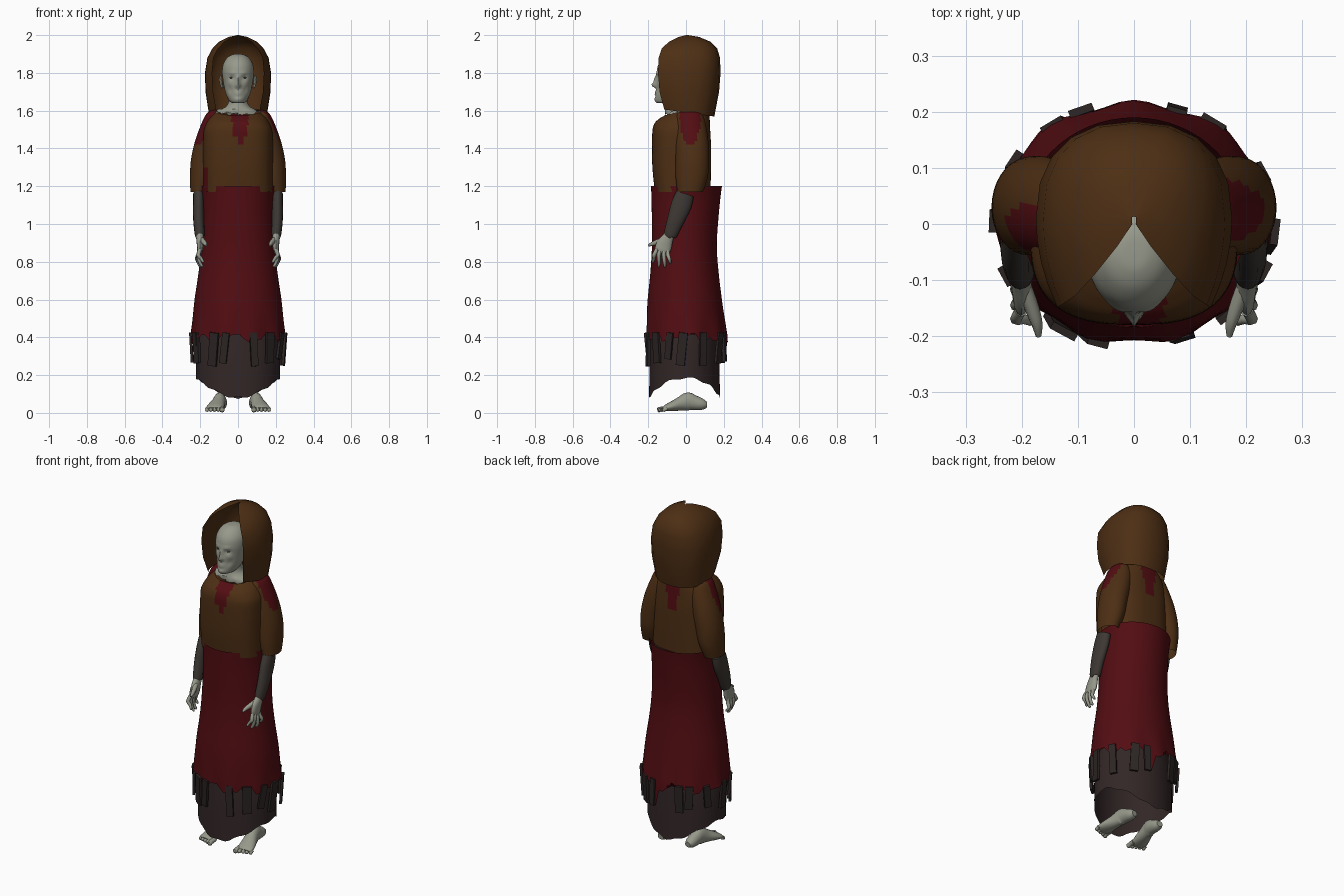
import bpy, bmesh, math, random
from math import sin, cos, pi, exp
from mathutils import Vector, Matrix

random.seed(4)
if "Cube" in bpy.data.objects:
    bpy.data.objects.remove(bpy.data.objects["Cube"])


def material(name, rgb):
    m = bpy.data.materials.new(name)
    m.use_nodes = True
    m.diffuse_color = (*rgb, 1)
    m.node_tree.nodes["Principled BSDF"].inputs["Base Color"].default_value = (*rgb, 1)
    return m


BROWN = material("brown wool", (.075, .028, .007))
RED = material("dark red cloth", (.085, .004, .006))
UNDER = material("grey brown cloth", (.033, .020, .020))
WRAP = material("grey wrap", (.048, .040, .034))
STRIP = material("dark strip cloth", (.025, .018, .017))
SKIN = material("pale grey skin", (.31, .32, .26))
EYE = material("dark eye", (.05, .05, .045))


def smooth_rows(rows, k):
    """Spline through the rows, with k steps between neighbours."""
    out = []
    for i in range(len(rows) - 1):
        a, b, c, d = (rows[max(0, min(len(rows) - 1, j))] for j in range(i - 1, i + 3))
        for s in range(k):
            t = s / k
            out.append([.5 * (2 * q + (r - p) * t + (2 * p - 5 * q + 4 * r - w) * t * t
                              + (3 * q - p - 3 * r + w) * t ** 3)
                        for p, q, r, w in zip(a, b, c, d)])
    return out + [list(rows[-1])]


def skin_rings(bm, rings, closed=True, caps=False):
    vs = [[bm.verts.new(p) for p in ring] for ring in rings]
    n = len(vs[0])
    for a, b in zip(vs, vs[1:]):
        for i in range(n if closed else n - 1):
            j = (i + 1) % n
            bm.faces.new((a[i], a[j], b[j], b[i]))
    if caps:
        bm.faces.new(vs[0])
        bm.faces.new(vs[-1])


def stack(bm, rows, n, k=4, p=1.0, caps=False):
    """Rows of (z, half width, front y, back y), optionally with a centre x."""
    def po(v):
        return math.copysign(abs(v) ** p, v)
    rings = []
    for r in smooth_rows(rows, k):
        z, hx, yf, yb = r[:4]
        cx = r[4] if len(r) > 4 else 0
        rings.append([(cx + hx * po(cos(a)), (yf + yb) / 2 + (yb - yf) / 2 * po(sin(a)), z)
                      for a in (2 * pi * i / n for i in range(n))])
    skin_rings(bm, rings, caps=caps)


def tube(bm, pts, n=12, k=3):
    """Rows of (x, y, z, radius in the side plane, radius across)."""
    rows = smooth_rows(pts, k)
    rings = []
    for i, r in enumerate(rows):
        d = Vector(rows[min(i + 1, len(rows) - 1)][:3]) - Vector(rows[max(i - 1, 0)][:3])
        u = d.cross(Vector((1, 0, 0))).normalized()
        v = d.cross(u).normalized()
        rings.append([Vector(r[:3]) + u * r[3] * cos(a) + v * r[4] * sin(a)
                      for a in (2 * pi * j / n for j in range(n))])
    skin_rings(bm, rings, caps=True)


def finish(name, bm, mats, rule=None, angle=50):
    bmesh.ops.recalc_face_normals(bm, faces=bm.faces)
    if rule:
        for f in bm.faces:
            f.material_index = int(rule(f.calc_center_median()))
    me = bpy.data.meshes.new(name)
    bm.to_mesh(me)
    bm.free()
    ob = bpy.data.objects.new(name, me)
    bpy.context.collection.objects.link(ob)
    for m in mats:
        me.materials.append(m)
    bpy.ops.object.select_all(action='DESELECT')
    bpy.context.view_layer.objects.active = ob
    ob.select_set(True)
    bpy.ops.object.shade_smooth_by_angle(angle=math.radians(angle))
    return ob


# Hood: open shell, rows of (z, half width, back y, edge x, edge y)
bm = bmesh.new()
hood_rows = [(1.59, .155, .15, .115, -.115), (1.7, .172, .175, .132, -.14),
             (1.8, .175, .183, .137, -.148), (1.88, .162, .18, .13, -.145),
             (1.93, .135, .165, .105, -.128), (1.965, .1, .13, .07, -.09),
             (1.99, .05, .07, .03, -.04), (2.0, .004, .013, .003, 0)]
rings = []
for z, hx, yb, xe, ye in hood_rows:
    half = [(hx + (xe - hx) * f * f, .01 + (ye - .01) * f) for f in (1, .75, .5, .25)]
    half += [(hx * cos(a) ** .85, .01 + (yb - .01) * sin(a) ** .85)
             for a in (pi / 2 * i / 5 for i in range(5))]
    ring = half + [(0, yb)] + [(-x, y) for x, y in reversed(half)]
    tilt = .14 if z < 1.6 else 0
    rings.append([(x, y, z - tilt * y) for x, y in ring])
skin_rings(bm, rings, closed=False)
finish("hood", bm, [BROWN], angle=35)

# Head with sculpted features: bumps of (x, z, push, spread x, spread z)
bm = bmesh.new()
stack(bm, [(1.64, .02, -.15, -.08), (1.646, .04, -.16, -.03), (1.665, .054, -.162, 0),
           (1.7, .068, -.158, .02), (1.75, .078, -.156, .045), (1.8, .084, -.156, .05),
           (1.845, .079, -.146, .045), (1.88, .058, -.118, .02),
           (1.897, .03, -.085, -.015), (1.9, .004, -.055, -.045)], 72, 5, caps=True)
bumps = [(0, 1.735, .026, .011, .013), (0, 1.762, .014, .008, .02), (0, 1.697, .008, .02, .005),
         (0, 1.686, .007, .016, .005), (0, 1.66, .005, .018, .01)]
for s in (-1, 1):
    bumps += [(s * .03, 1.797, .006, .018, .007), (s * .033, 1.775, -.012, .014, .009),
              (s * .045, 1.745, .005, .014, .012), (s * .04, 1.71, -.006, .012, .016),
              (s * .013, 1.731, .006, .006, .006)]
for v in bm.verts:
    if v.co.y < -.07:
        v.co.y -= sum(h * exp(-((v.co.x - x) / sx) ** 2 - ((v.co.z - z) / sz) ** 2)
                      for x, z, h, sx, sz in bumps)
for s in (-1, 1):
    tube(bm, [(s * .082, -.05, 1.72, .006, .005), (s * .088, -.045, 1.74, .014, .007),
              (s * .092, -.04, 1.765, .019, .008), (s * .09, -.04, 1.785, .008, .005)])
finish("head", bm, [SKIN])

# Eyes
for s, side in ((1, "left"), (-1, "right")):
    bm = bmesh.new()
    bmesh.ops.create_uvsphere(bm, u_segments=12, v_segments=8, radius=1, matrix=
                              Matrix.Translation((s * .033, -.136, 1.774)) @ Matrix.Diagonal((.011, .006, .004, 1)))
    finish(side + "_eye", bm, [EYE])

# Neck with a ragged flared base
bm = bmesh.new()
stack(bm, [(1.69, .048, -.1, .0), (1.65, .05, -.1, .01), (1.62, .065, -.105, .02),
           (1.6, .11, -.11, .04), (1.585, .12, -.11, .05)], 32, 2)
for v in bm.verts:
    if v.co.z < 1.605:
        v.co.z += random.uniform(-.012, .012)
finish("neck", bm, [SKIN])


# Upper garment with red patches at the collar, front and back
def torso_patch(c):
    collar = c.z > 1.42 and abs(c.x - (.012 if c.y < 0 else 0)) < .018 + .22 * (c.z - 1.42)
    elbow = c.x < -.16 and c.z < 1.29 and c.y < .02
    return (collar and abs(c.x) < .055) or elbow


bm = bmesh.new()
stack(bm, [(1.17, .185, -.165, .13), (1.3, .185, -.178, .132), (1.42, .185, -.18, .132),
           (1.5, .18, -.177, .128), (1.56, .155, -.165, .125), (1.59, .13, -.14, .12),
           (1.605, .115, -.11, .11)], 72, 6, p=.75)
for v in bm.verts:
    if v.co.y < 0:
        v.co.z += .25 * v.co.y * max(0, v.co.z - 1.5) / .1
finish("tunic_body", bm, [BROWN, RED], torso_patch)

for s, side in ((1, "left"), (-1, "right")):
    # Sleeve with a red shoulder patch
    bm = bmesh.new()
    stack(bm, [(z, rx, y - ry, y + ry, s * x) for z, x, y, rx, ry in
               ((1.603, .12, .02, .01, .02), (1.588, .125, .02, .038, .06),
                (1.54, .125, .022, .065, .08), (1.44, .153, .03, .074, .088),
                (1.34, .178, .033, .071, .088), (1.25, .19, .03, .064, .085),
                (1.17, .202, .022, .05, .068))], 36, 5)
    cy = .022 if s > 0 else -.02
    finish(side + "_sleeve", bm, [BROWN, RED],
           lambda c: c.z > 1.42 and c.x * s > .12 and abs(c.y - cy) < .025 + .3 * (c.z - 1.42)
           and abs(c.y - cy) < .055)

    # Wrapped forearm
    bm = bmesh.new()
    tube(bm, [(s * .207, -.005, 1.16, .048, .03), (s * .208, -.025, 1.1, .054, .03),
              (s * .208, -.055, 1.02, .045, .029), (s * .203, -.082, .945, .036, .026),
              (s * .202, -.085, .935, .03, .022)], 16)
    finish(side + "_forearm", bm, [WRAP])

    # Hand: palm, four fingers, thumb
    bm = bmesh.new()
    tube(bm, [(s * .202, -.08, .955, .026, .021), (s * .202, -.095, .93, .03, .02),
              (s * .2, -.115, .89, .042, .018), (s * .202, -.125, .858, .04, .014),
              (s * .203, -.128, .845, .025, .008)], 14)
    for y0, y1, z1, x1 in ((-.155, -.175, .795, .185), (-.136, -.145, .772, .19),
                           (-.116, -.112, .77, .198), (-.098, -.084, .79, .208)):
        tube(bm, [(s * .202, y0, .865, .0105, .011), (s * .21, (y0 + y1) / 2 - .004, .835, .011, .011),
                  (s * (x1 + .012), y1 * .7 + y0 * .3, z1 + .025, .0095, .009),
                  (s * x1, y1, z1 + .005, .007, .007), (s * x1, y1, z1, .003, .003)], 8, 2)
    tube(bm, [(s * .195, -.115, .92, .014, .014), (s * .182, -.15, .905, .014, .013),
              (s * .173, -.178, .895, .011, .01), (s * .17, -.2, .885, .005, .005)], 8)
    finish(side + "_hand", bm, [SKIN])

    # Foot with toes
    bm = bmesh.new()
    tube(bm, [(s * .088, .11, .042, .016, .018), (s * .09, .085, .045, .03, .03),
              (s * .092, .04, .055, .04, .034), (s * .097, .01, .06, .048, .033),
              (s * .105, -.03, .048, .037, .037), (s * .115, -.07, .036, .027, .044),
              (s * .122, -.105, .026, .018, .047), (s * .124, -.122, .02, .01, .042)], 18)
    for i in range(5):
        x, r = s * (.084 + .02 * i), .014 if i == 0 else .01
        tip = -.152 + .007 * i
        tube(bm, [(x, -.1, .024, r, r), (x, tip + .018, .02, r * .9, r * .9),
                  (x, tip + .005, .015, r, r), (x, tip, .014, r * .4, r * .5)], 8, 2)
    finish(side + "_foot", bm, [SKIN])

# Red skirt with a torn, wavy hem
bm = bmesh.new()
stack(bm, [(1.2, .2, -.185, .19), (1.1, .19, -.182, .178), (.9, .195, -.18, .163),
           (.75, .208, -.188, .172), (.6, .23, -.203, .19), (.47, .243, -.21, .207),
           (.4, .25, -.212, .216)], 60, 3)
for v in bm.verts:
    w = max(0, min(1, (.56 - v.co.z) / .16))
    a = math.atan2(v.co.y, v.co.x)
    wave = 1 + .025 * w * sin(9 * a)
    v.co.x *= wave
    v.co.y *= wave
    if v.co.z < .41:
        v.co.z += .018 * sin(7 * a + 1) + .012 * sin(15 * a) + random.uniform(-.014, .01)
        if abs(a - 1.3) < .12:
            v.co.z -= .11
finish("red_skirt", bm, [RED])

# Underskirt, long at front and back, arched up at the sides
bm = bmesh.new()
stack(bm, [(.52, .2, -.18, .17), (.3, .222, -.192, .176), (.08, .222, -.195, .18)], 56, 6)
for v in bm.verts:
    a = math.atan2(v.co.y, v.co.x)
    rise = .105 * cos(a) ** 2 + .006 * sin(11 * a)
    v.co.z += rise * (.52 - v.co.z) / .44
finish("underskirt", bm, [UNDER])

# Cloth strips hanging around the hem
bm = bmesh.new()
for deg in (-152, -122, -107, -70, -47, -25, -6, 25, 55, 72, 112, 125, 150, 178, 205):
    a = math.radians(deg)
    h = random.uniform(.13, .18)
    facing = math.atan2(sin(a) / .21, cos(a) / .245)
    place = (Matrix.Translation((.247 * cos(a), .213 * sin(a), .425 - h / 2))
             @ Matrix.Rotation(facing, 4, 'Z')
             @ Matrix.Rotation(random.uniform(-.14, .14), 4, 'X')
             @ Matrix.Rotation(random.uniform(-.04, .08), 4, 'Y')
             @ Matrix.Diagonal((.014, random.uniform(.036, .05), h, 1)))
    bmesh.ops.create_cube(bm, size=1, matrix=place)
finish("hem_strips", bm, [STRIP], angle=30)
